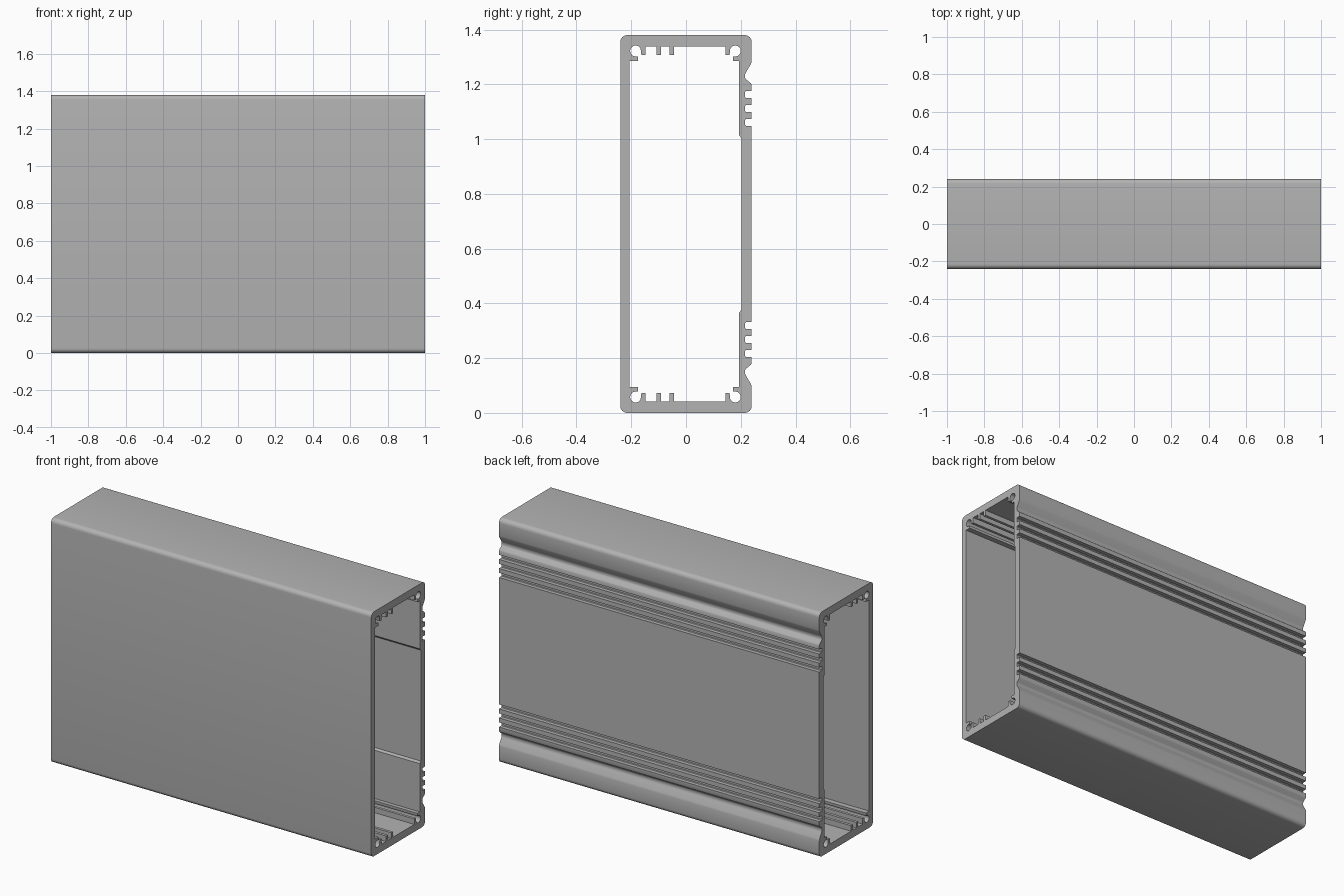
import bpy
import bmesh
from math import cos, sin, radians

HALF_LENGTH = 1.0
MID = 0.69          # mirror height
FRONT, BACK = -0.24, 0.24
FLOOR, RIB_TOP, HOOK_TOP = 0.042, 0.073, 0.094

cube = bpy.data.objects.get("Cube")
if cube:
    bpy.data.objects.remove(cube, do_unlink=True)

aluminium = bpy.data.materials.new("grey_aluminium")
aluminium.use_nodes = True
grey = (0.45, 0.45, 0.45, 1)
aluminium.diffuse_color = grey
aluminium.node_tree.nodes["Principled BSDF"].inputs["Base Color"].default_value = grey


def arc(cy, cz, r, start, end, steps):
    """Points on an arc, angles in degrees."""
    angles = [radians(start + (end - start) * i / steps) for i in range(steps + 1)]
    return [(cy + r * cos(a), cz + r * sin(a)) for a in angles]


def screw_channel(side, wall, centre):
    """Hooked screw channel with its rib, from the wall to the floor."""
    local = [(0.008, HOOK_TOP), (0.008, 0.081)]
    local += arc(0, 0.058, 0.02, 72, 335, 14)
    local += [(0.021, RIB_TOP), (0.036, RIB_TOP), (0.036, FLOOR)]
    return [(side * wall, HOOK_TOP)] + [(side * (centre - u), z) for u, z in local]


def floor_rib(y):
    """Upright rib on the floor, running from back to front."""
    w = 0.008
    return [(y + w, FLOOR), (y + w, RIB_TOP), (y - w, RIB_TOP), (y - w, FLOOR)]


# Outer skin: front, rounded corners, then the grooved back
r = 0.025
outer = [(FRONT, MID)]
outer += arc(FRONT + r, r, r, 180, 270, 6) + arc(BACK - r, r, r, 270, 360, 6)
outer += [(BACK, 0.095), (0.237, 0.106), (0.219, 0.136), (0.216, 0.143),
          (0.216, 0.156), (0.219, 0.161), (0.237, 0.176), (BACK, 0.182)]
for z in (0.204, 0.255, 0.306):
    outer += [(BACK, z), (0.219, z), (0.216, z + 0.004),
              (0.216, z + 0.022), (0.219, z + 0.026), (BACK, z + 0.026)]
outer.append((BACK, MID))

# Inner skin: stepped back wall, channels and floor ribs
inner = [(0.203, MID), (0.203, 0.377), (0.194, 0.366)]
inner += screw_channel(1, 0.194, 0.18)
for y in (-0.052, -0.1):
    inner += floor_rib(y)
inner += reversed(screw_channel(-1, 0.206, 0.184))
inner.append((-0.206, MID))

# Extrude the half section along x, leaving the mirror seam open
outline = outer + inner
bm = bmesh.new()
right = [bm.verts.new((HALF_LENGTH, y, z - MID)) for y, z in outline]
left = [bm.verts.new((-HALF_LENGTH, y, z - MID)) for y, z in outline]
bm.faces.new(right)
bm.faces.new(left[::-1])
for i in range(len(outline) - 1):
    if i != len(outer) - 1:
        bm.faces.new((right[i], left[i], left[i + 1], right[i + 1]))
mesh = bpy.data.meshes.new("enclosure_body")
bm.to_mesh(mesh)
bm.free()
mesh.materials.append(aluminium)

body = bpy.data.objects.new("enclosure_body", mesh)
bpy.context.collection.objects.link(body)
body.location.z = MID
bpy.ops.object.select_all(action="DESELECT")
body.select_set(True)
bpy.context.view_layer.objects.active = body
bpy.ops.object.shade_smooth_by_angle(angle=radians(32))

# Mirror the lower half upward
mirror = body.modifiers.new("upper_half", "MIRROR")
mirror.use_axis = (False, False, True)
mirror.use_clip = True
mirror.merge_threshold = 0.0005
